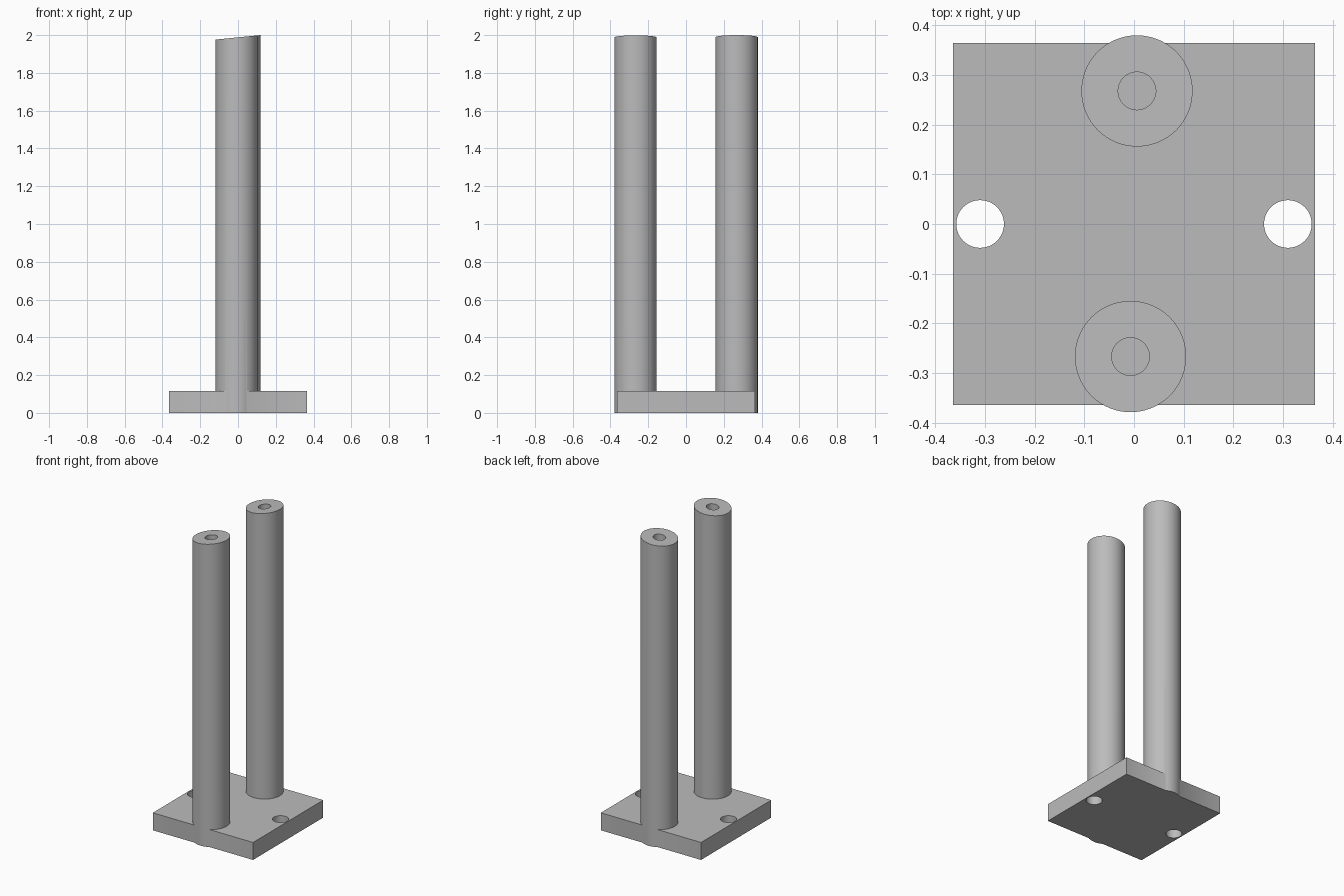
import bpy
import math
from mathutils import Vector

cube = bpy.data.objects.get("Cube")
if cube:
    bpy.data.objects.remove(cube, do_unlink=True)

PLATE = 0.73         # plate side
PLATE_H = 0.115
POST_R = 0.112
BORE_R = 0.038
BORE_DEPTH = 0.3
HOLE_R = 0.048
POSTS = ((-0.007, -0.267), (0.006, 0.268))
SLOPE = 0.1          # post tops rise towards +x
HIGH_X = 0.118

grey = bpy.data.materials.new("plain grey")
grey.use_nodes = True
colour = (0.5, 0.5, 0.5, 1)
grey.diffuse_color = colour
grey.node_tree.nodes["Principled BSDF"].inputs["Base Color"].default_value = colour


def top_z(x):
    return 2.0 + SLOPE * (x - HIGH_X)


def cylinder(name, x, y, radius, z0, z1, sides=96):
    bpy.ops.mesh.primitive_cylinder_add(
        vertices=sides, radius=radius, depth=z1 - z0, location=(x, y, (z0 + z1) / 2))
    ob = bpy.context.object
    ob.name = name
    bpy.ops.object.transform_apply(location=True, rotation=True, scale=True)
    ob.data.materials.append(grey)
    return ob


def boolean(target, tool, operation):
    mod = target.modifiers.new(operation.lower(), 'BOOLEAN')
    mod.operation = operation
    mod.solver = 'EXACT'
    mod.object = tool
    bpy.context.view_layer.objects.active = target
    bpy.ops.object.modifier_apply(modifier=mod.name)
    bpy.data.objects.remove(tool, do_unlink=True)


# Square base plate
bpy.ops.mesh.primitive_cube_add(size=1, location=(0, 0, PLATE_H / 2))
base = bpy.context.object
base.name = "base_with_posts"
base.scale = (PLATE, PLATE, PLATE_H)
bpy.ops.object.transform_apply(location=True, rotation=True, scale=True)
base.data.materials.append(grey)

# Mounting holes through the plate
for side in (-1, 1):
    hole = cylinder("hole_cutter", side * 0.31, 0, HOLE_R, -0.1, PLATE_H + 0.1, 64)
    boolean(base, hole, 'DIFFERENCE')

# Posts with slanted tops and blind bores, fused into the plate
for x, y in POSTS:
    post = cylinder("post", x, y, POST_R, 0, 1.5)
    for v in post.data.vertices:
        if v.co.z > 1:
            v.co.z = top_z(v.co.x)
    bore = cylinder("bore_cutter", x, y, BORE_R, top_z(x) - BORE_DEPTH, 2.2, 48)
    boolean(post, bore, 'DIFFERENCE')
    boolean(base, post, 'UNION')

# Smooth round walls, crisp edges
bpy.ops.object.select_all(action='DESELECT')
base.select_set(True)
bpy.context.view_layer.objects.active = base
bpy.ops.object.shade_smooth_by_angle(angle=math.radians(30))
